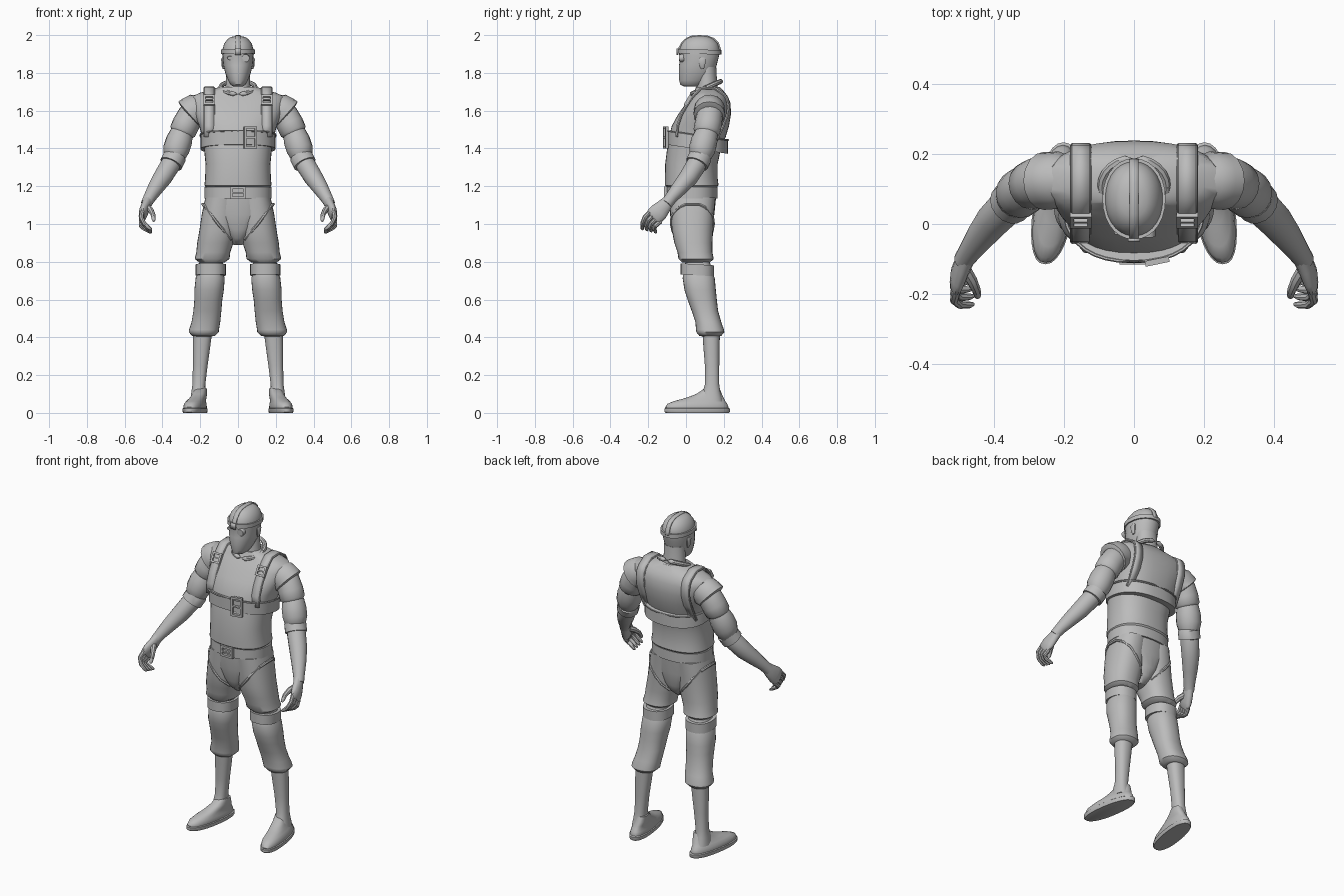
import bpy, bmesh, math
from mathutils import Vector, Matrix

grey = bpy.data.materials.new("plain grey")
grey.diffuse_color = (0.5, 0.5, 0.5, 1)


def finish(name, bm, mirror=False, angle=42):
    bmesh.ops.recalc_face_normals(bm, faces=bm.faces)
    me = bpy.data.meshes.new(name)
    bm.to_mesh(me)
    bm.free()
    me.materials.append(grey)
    me.shade_smooth()
    me.set_sharp_from_angle(angle=math.radians(angle))
    ob = bpy.data.objects.new(name, me)
    bpy.context.collection.objects.link(ob)
    if mirror:
        ob.modifiers.new("mirror", 'MIRROR')
    return ob


def skin(name, rings, mirror=False):
    bm = bmesh.new()
    loops = [[bm.verts.new(p) for p in r] for r in rings]
    n = len(loops[0])
    for a, b in zip(loops, loops[1:]):
        for i in range(n):
            bm.faces.new((a[i], a[(i + 1) % n], b[(i + 1) % n], b[i]))
    bm.faces.new(loops[0])
    bm.faces.new(loops[-1])
    return finish(name, bm, mirror)


def power(v, n):
    return math.copysign(abs(v) ** (2 / n), v)


def loft(name, secs, n=2.3, mirror=False, seg=28, sx=0, tz=0):
    """Stack of rounded sections (z, centre x, half width, front y, back y)."""
    rings = []
    for z, cx, hw, yf, yb in secs:
        ring = []
        for i in range(seg):
            a = 2 * math.pi * i / seg
            y = (yf + yb) / 2 + (yb - yf) / 2 * power(math.sin(a), n)
            ring.append((cx + hw * power(math.cos(a), n) + sx * (y - 0.06), y, z + tz * y))
        rings.append(ring)
    return skin(name, rings, mirror)


def tube(name, secs, mirror=True, seg=16):
    """Tube through (x, y, z, radius, [second radius])."""
    pts = [Vector(s[:3]) for s in secs]
    rings = []
    for k, s in enumerate(secs):
        t = (pts[min(k + 1, len(pts) - 1)] - pts[max(k - 1, 0)]).normalized()
        u = (Vector((1, 0, 0)) - t * t.x).normalized()
        v = t.cross(u)
        angs = [2 * math.pi * i / seg for i in range(seg)]
        rings.append([pts[k] + u * s[3] * math.cos(a) + v * s[-1] * math.sin(a) for a in angs])
    return skin(name, rings, mirror)


def surface(secs, x, z, side, n=2.3, out=0.006):
    """Point on a loft's front (side -1) or back (side 1)."""
    secs = sorted(secs)
    for a, b in zip(secs, secs[1:]):
        if a[0] <= z <= b[0]:
            f = (z - a[0]) / (b[0] - a[0])
            _, cx, hw, yf, yb = [p + (q - p) * f for p, q in zip(a, b)]
            r = max(0, 1 - min(1, abs((x - cx) / hw)) ** n) ** (1 / n)
            return Vector((x, (yf + yb) / 2 + side * ((yb - yf) / 2 * r + out), z))


def strip(name, pts, wide, thick, mirror=True):
    bm = bmesh.new()
    w = Vector(wide) / 2
    rows = [(bm.verts.new(Vector(p) - w), bm.verts.new(Vector(p) + w)) for p in pts]
    for a, b in zip(rows, rows[1:]):
        bm.faces.new((a[0], a[1], b[1], b[0]))
    ob = finish(name, bm, mirror)
    m = ob.modifiers.new("thickness", 'SOLIDIFY')
    m.thickness, m.offset = thick, 0


def buckle(name, c, w, h, bar, tilt=0, turn=0, mirror=False):
    bm = bmesh.new()
    rot = Matrix.Rotation(turn, 4, 'Z') @ Matrix.Rotation(tilt, 4, 'X')
    for x, z, bw, bh in ((-w / 2, 0, bar, h + bar), (w / 2, 0, bar, h + bar),
                         (0, h / 2, w, bar), (0, -h / 2, w, bar), (0, 0, w, bar * 0.7)):
        m = Matrix.Translation(c) @ rot @ Matrix.Translation((x, 0, z)) @ Matrix.Diagonal((bw, 0.016, bh, 1))
        bmesh.ops.create_cube(bm, size=1, matrix=m)
    finish(name, bm, mirror)


def band(name, z0, z1, cx, hw, yf, yb, d=0.012, **kw):
    loft(name, [(z0, cx, hw - d, yf + d, yb - d), (z0, cx, hw, yf, yb),
                (z1, cx, hw, yf, yb), (z1, cx, hw - d, yf + d, yb - d)], **kw)


# vest
VEST = [(1.19, 0, .165, -.095, .16), (1.205, 0, .178, -.112, .172), (1.24, 0, .174, -.112, .168),
        (1.32, 0, .172, -.11, .168), (1.4, 0, .18, -.1, .185), (1.46, 0, .19, -.09, .21),
        (1.52, 0, .206, -.075, .228), (1.58, 0, .232, -.042, .238), (1.64, 0, .25, .0, .236),
        (1.675, 0, .245, .025, .222), (1.695, 0, .2, .042, .207), (1.725, 0, .1, .052, .18)]
loft("vest", VEST, n=2.4, seg=36)
collar = [(.092 * math.cos(a), .108 + .078 * math.sin(a), 1.722 + .034 * math.sin(a), .013)
          for a in [math.pi * 2 * i / 24 for i in range(25)]]
tube("vest_collar", collar, mirror=False, seg=8)
tube("vest_shoulder", [(.16, .125, 1.63, .05, .06), (.215, .125, 1.605, .088, .082), (.245, .123, 1.59, .088, .082),
                       (.256, .123, 1.58, .09, .083), (.262, .123, 1.575, .07, .065)])

# chest harness
band("chest_band", 1.405, 1.478, 0, .198, -.104, .222, n=2.4, seg=36, tz=-.15)
tube("chest_band_edge", [(.2 * power(math.cos(a), 2.4), .059 + .166 * power(math.sin(a), 2.4),
     1.478 - .15 * (.059 + .166 * power(math.sin(a), 2.4)), .005)
     for a in [math.pi * 2 * i / 36 for i in range(37)]], mirror=False, seg=6)
front = [surface(VEST, .152, z, -1, 2.4) for z in (1.46, 1.52, 1.58, 1.62, 1.66, 1.685)]
back = [surface(VEST, .152, z, 1, 2.4) for z in (1.685, 1.66, 1.62, 1.58, 1.52, 1.42)]
strip("shoulder_strap", front + [Vector((.152, .08, 1.718)), Vector((.152, .15, 1.72))] + back, (.05, 0, 0), .014)
for x in (.127, .177):
    tube("strap_edge", [(x, *p.yz, .006) for p in front + [Vector((x, .08, 1.718)), Vector((x, .15, 1.72))] + back], seg=6)
buckle("shoulder_buckle", surface(VEST, .152, 1.655, -1, 2.4, .016), .05, .05, .011, tilt=-.55, mirror=True)
buckle("chest_buckle", (.066, -.107, 1.458), .058, .105, .012, turn=.2)

# belt
band("belt", 1.135, 1.195, 0, .178, -.102, .168, n=2.3, seg=36)
buckle("belt_buckle", (0, -.108, 1.166), .07, .052, .013)

# hips and upper trousers
loft("hips", [(1.15, 0, .17, -.09, .16), (1.05, 0, .165, -.085, .15), (.97, 0, .09, -.068, .14),
              (.925, 0, .05, -.05, .12), (.89, 0, .025, -.01, .08)])
THIGH = [(1.14, .085, .088, -.088, .157), (1.05, .098, .094, -.082, .148), (.97, .105, .099, -.075, .143),
         (.9, .12, .096, -.062, .14), (.85, .131, .09, -.045, .14), (.815, .137, .092, -.04, .147), (.795, .138, .065, -.02, .125)]
loft("thigh", THIGH, mirror=True)
LINE = [(.172, 1.09), (.14, 1.045), (.105, 1.0), (.07, .96), (.035, .92)]
for s, label in ((-1, "front"), (1, "back")):
    pts = [surface(THIGH, x, z, s, out=.001) for x, z in LINE]
    tube("brief_edge_" + label, [(*p, .008) for p in pts], seg=6)
a, b = [surface(THIGH, *LINE[0], s, out=.001) for s in (-1, 1)]
tube("brief_edge_side", [(*a, .008), (.187, .0, 1.105, .008), (.187, .07, 1.105, .008), (*b, .008)], seg=6)

# straps above the knee, breeches, boots
band("knee_strap", .732, .79, .144, .08, -.028, .148, mirror=True, tz=-.06)
loft("breeches", [(.82, .14, .06, .0, .12), (.73, .147, .07, -.014, .145), (.715, .147, .077, -.018, .152),
                  (.65, .153, .078, -.008, .158), (.6, .157, .074, .008, .163), (.54, .162, .074, .03, .17),
                  (.48, .17, .076, .05, .187), (.44, .18, .079, .053, .201), (.427, .181, .079, .055, .203),
                  (.408, .183, .06, .07, .187), (.405, .183, .045, .085, .175)], mirror=True)
loft("boot_leg", [(.46, .185, .052, .085, .18), (.35, .193, .046, .092, .178), (.25, .2, .039, .1, .176),
                  (.15, .207, .034, .1, .176), (.11, .21, .037, .088, .182), (.06, .212, .042, .07, .195)], mirror=True)
loft("boot_foot", [(.012, .227, .053, -.105, .222), (.03, .227, .055, -.11, .225), (.048, .226, .053, -.098, .218),
                   (.062, .224, .046, -.065, .208), (.078, .218, .041, -.005, .2), (.1, .212, .037, .055, .19),
                   (.13, .208, .032, .098, .178)], mirror=True, sx=-.15)
loft("boot_sole", [(0, .227, .056, -.108, .228), (.006, .227, .059, -.115, .233), (.022, .227, .059, -.115, .233),
                   (.026, .227, .054, -.108, .226)], mirror=True, sx=-.15)

# sleeves, forearms
tube("upper_sleeve", [(.2, .13, 1.63, .06), (.25, .125, 1.575, .07), (.275, .118, 1.53, .072),
                      (.293, .11, 1.49, .071), (.298, .108, 1.478, .06)])
tube("lower_sleeve", [(.288, .112, 1.5, .055), (.3, .107, 1.475, .063), (.312, .097, 1.44, .07), (.327, .085, 1.395, .07),
                      (.338, .074, 1.355, .058), (.342, .07, 1.345, .05)])
tube("sleeve_cuff", [(.334, .078, 1.36, .05), (.334, .077, 1.358, .062), (.354, .058, 1.318, .062), (.355, .057, 1.316, .048)])
tube("forearm", [(.335, .075, 1.355, .045), (.36, .053, 1.31, .053), (.4, .012, 1.245, .05), (.437, -.035, 1.19, .042),
                 (.468, -.078, 1.14, .033), (.487, -.105, 1.105, .028, .032)])

# hands
tube("palm", [(.475, -.088, 1.128, .026, .03), (.488, -.115, 1.095, .025, .04), (.5, -.145, 1.063, .024, .05),
              (.507, -.168, 1.04, .019, .049), (.508, -.175, 1.033, .012, .042)], seg=14)
for i in range(4):
    f = i / 3
    tube("finger", [(.505, -.185 + .05 * f, 1.07 - .055 * f, .013),
                    (.513, -.218 + .055 * f, 1.035 - .045 * f, .0125),
                    (.497, -.231 + .062 * f, 1.003 - .027 * f, .0115),
                    (.468, -.231 + .07 * f, .977 - .018 * f, .0095),
                    (.457, -.228 + .07 * f, .971 - .016 * f, .005)], seg=8)
tube("thumb", [(.485, -.125, 1.092, .018), (.463, -.16, 1.075, .016), (.45, -.188, 1.05, .013),
               (.446, -.205, 1.022, .01), (.446, -.21, 1.014, .005)], seg=8)

# head and neck
loft("neck", [(1.68, 0, .075, .05, .175), (1.74, 0, .064, .058, .165), (1.83, 0, .062, .06, .16)], n=2)
HEAD = [(1.728, 0, .026, -.012, .07), (1.738, 0, .04, -.03, .09), (1.76, 0, .052, -.036, .12), (1.8, 0, .068, -.038, .15),
        (1.84, 0, .077, -.037, .162), (1.87, 0, .08, -.032, .17), (1.895, 0, .082, -.037, .176), (1.925, 0, .082, -.035, .178),
        (1.955, 0, .073, -.023, .168), (1.978, 0, .056, -.002, .148), (1.99, 0, .038, .02, .125), (1.995, 0, .015, .05, .095)]
loft("head", HEAD, n=2.1)
loft("ear", [(1.82, .076, .004, .08, .095), (1.835, .078, .009, .072, .1), (1.87, .081, .008, .066, .108),
             (1.882, .081, .004, .075, .1)], mirror=True, seg=10)

# cap band and crest
band("cap_band", 1.902, 1.926, 0, .09, -.044, .187, n=2.1, tz=-.03)
crest = [(0, -.041, 1.915), (0, -.037, 1.93), (0, -.023, 1.957), (0, .002, 1.981), (0, .03, 1.993), (0, .072, 1.996),
         (0, .115, 1.993), (0, .15, 1.98), (0, .171, 1.957), (0, .181, 1.925), (0, .183, 1.91)]
strip("cap_crest", crest, (.026, 0, 0), .008, mirror=False)
strip("cap_front_plate", [(0, -.046, 1.895), (0, -.046, 1.93)], (.034, 0, 0), .008, mirror=False)

# eyepieces: a round lens on one side, a flat eye cover on the other
tube("eyepiece", [(.04, -.012, 1.88, .021), (.04, -.036, 1.877, .021), (.04, -.037, 1.877, .014), (.04, -.03, 1.877, .012)],
     mirror=False, seg=14)
tube("eye_cover", [(-.038, -.01, 1.88, .02, .012), (-.038, -.029, 1.878, .018, .01)], mirror=False, seg=12)
